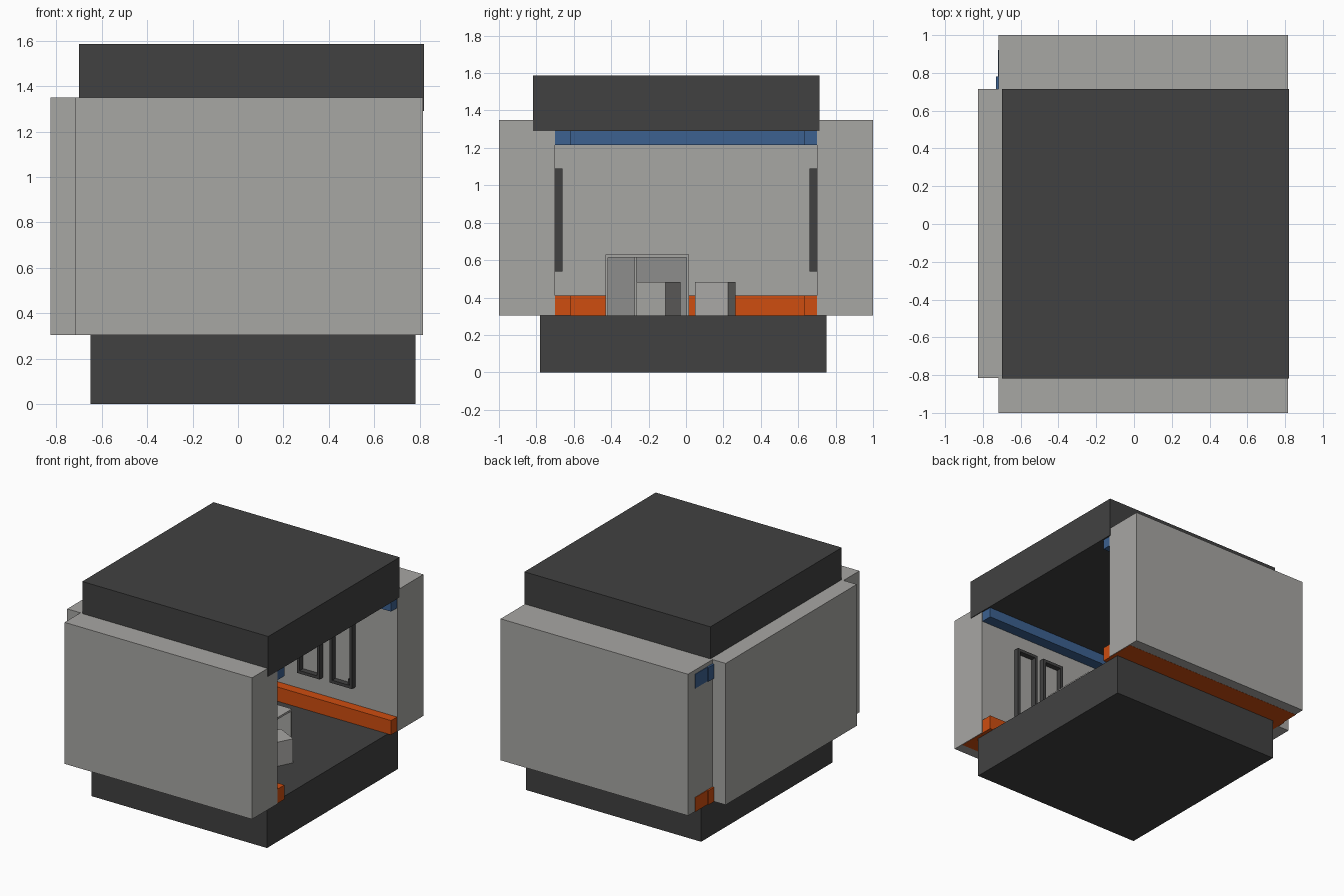
import bpy, bmesh, math
from mathutils import Matrix

if "Cube" in bpy.data.objects:
    bpy.data.objects.remove(bpy.data.objects["Cube"])


def mat(name, rgb):
    m = bpy.data.materials.new(name)
    m.diffuse_color = (*rgb, 1)
    m.use_nodes = True
    m.node_tree.nodes["Principled BSDF"].inputs["Base Color"].default_value = m.diffuse_color
    return m


DARK = mat("dark_grey", (0.053, 0.053, 0.053))
WALL = mat("warm_grey", (0.39, 0.385, 0.37))
BLUE = mat("blue", (0.045, 0.12, 0.28))
ORANGE = mat("orange", (0.62, 0.075, 0.005))
PANEL = mat("panel_grey", (0.27, 0.27, 0.265))


def boxes(name, material, *ranges, turn=0.0):
    """One object made of boxes (x0, x1, y0, y1, z0, z1), turned about its own centre."""
    bm = bmesh.new()
    for x0, x1, y0, y1, z0, z1 in ranges:
        c = Matrix.Translation(((x0 + x1) / 2, (y0 + y1) / 2, (z0 + z1) / 2))
        r = Matrix.Rotation(turn, 4, 'Z')
        s = Matrix.Diagonal((x1 - x0, y1 - y0, z1 - z0, 1))
        bmesh.ops.create_cube(bm, size=1, matrix=c @ r @ s)
    me = bpy.data.meshes.new(name)
    bm.to_mesh(me)
    bm.free()
    me.materials.append(material)
    ob = bpy.data.objects.new(name, me)
    bpy.context.collection.objects.link(ob)
    return ob


# Room shell: thick slabs, open on the right
boxes("floor", DARK, (-0.65, 0.783, -0.78, 0.752, 0, 0.305))
boxes("roof", DARK, (-0.70, 0.82, -0.818, 0.715, 1.29, 1.587))
boxes("front_wall", WALL, (-0.717, 0.815, -1.0, -0.70, 0.305, 1.35))
boxes("back_wall", WALL, (-0.717, 0.815, 0.70, 1.0, 0.305, 1.35))
boxes("left_wall", WALL, (-0.825, -0.525, -0.815, 0.715, 0.305, 1.35))

# Skirting and cornice, sunk into the walls
for name, m, z0, z1 in (("skirting", ORANGE, 0.304, 0.41), ("cornice", BLUE, 1.215, 1.32)):
    boxes("front_" + name, m, (-0.716, 0.81, -0.92, -0.615, z0, z1))
    boxes("back_" + name, m, (-0.721, 0.81, 0.63, 0.92, z0, z1))
    boxes("left_" + name, m, (-0.73, -0.44, -0.77, 0.78, z0, z1))


# Window frames: pairs of sashes on the inner wall faces
def sash(name, x0, x1, y0, y1, handle_x):
    z0, z1, b = 0.54, 1.09, 0.022
    boxes(name, DARK,
          (x0, x0 + b, y0, y1, z0, z1), (x1 - b, x1, y0, y1, z0, z1),
          (x0 + b, x1 - b, y0, y1, z0, z0 + b), (x0 + b, x1 - b, y0, y1, z1 - b, z1))
    if handle_x is not None:
        boxes(name + "_handle", DARK,
              (handle_x - 0.01, handle_x + 0.01, y0 + 0.01, y1, z0 + 0.02, z0 + 0.06))


sash("back_window_left", 0.02, 0.205, 0.66, 0.705, None)
sash("back_window_right", 0.285, 0.47, 0.66, 0.705, 0.44)
sash("front_window_left", 0.10, 0.28, -0.705, -0.66, 0.13)
sash("front_window_right", 0.335, 0.515, -0.705, -0.66, None)

# Desk: thin top and sides, open to the right, with back panel and divider
boxes("desk_frame", WALL,
      (0.08, 0.43, -0.43, 0.015, 0.615, 0.63),
      (0.08, 0.43, -0.43, -0.418, 0.305, 0.615),
      (0.08, 0.43, 0.003, 0.015, 0.305, 0.615),
      (0.08, 0.29, -0.275, -0.265, 0.305, 0.615))
boxes("desk_back", PANEL, (0.08, 0.092, -0.418, 0.003, 0.305, 0.615))

# Stools: turned cubes
for name, x, y, s, deg in (("stool_near", 0.41, -0.147, 0.175, 27), ("stool_far", 0.10, 0.157, 0.18, 13)):
    h = s / 2
    boxes(name, WALL, (x - h, x + h, y - h, y + h, 0.305, 0.483), turn=-math.radians(deg))
